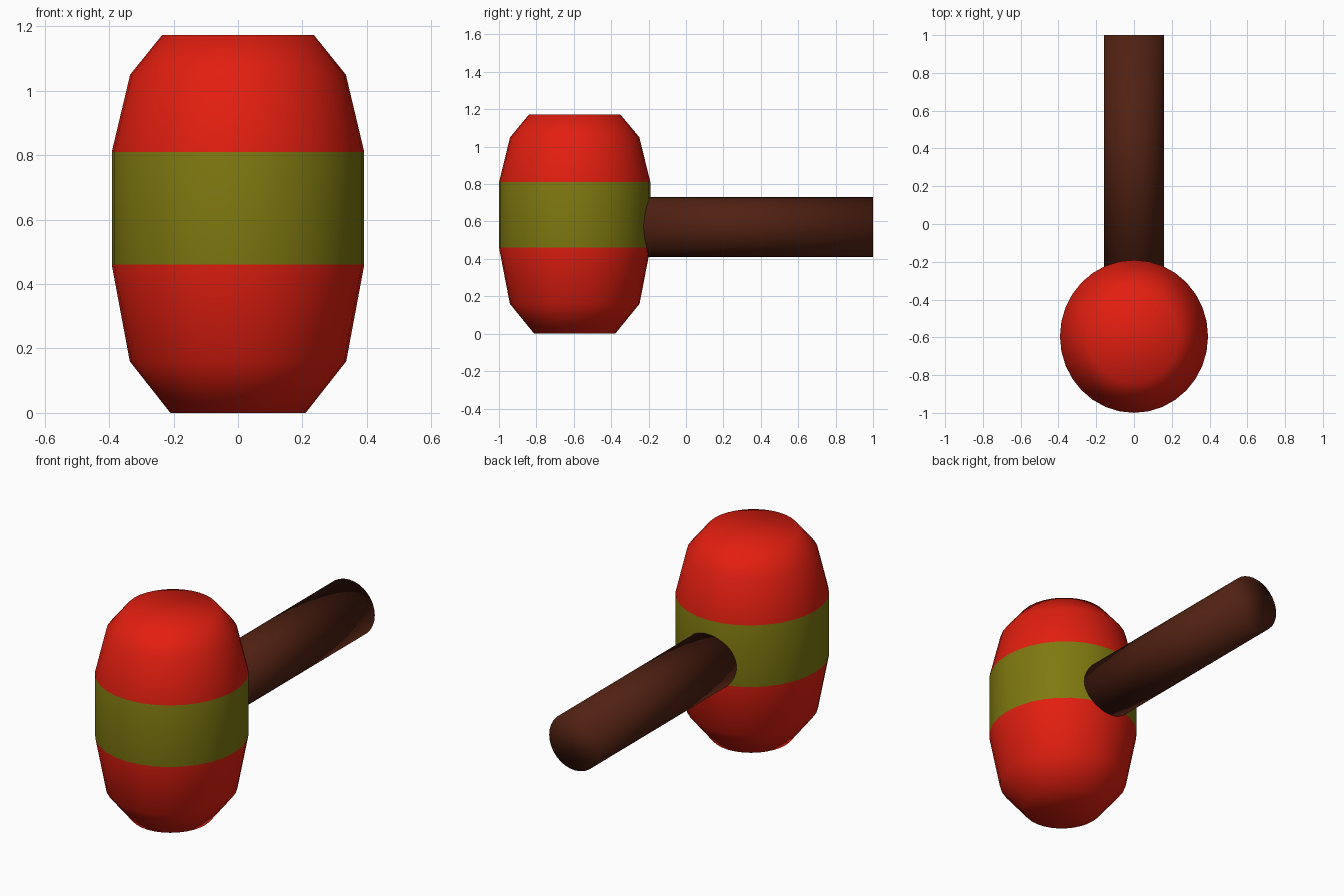
import bpy, bmesh
from math import sin, cos, pi
from mathutils import Matrix

if "Cube" in bpy.data.objects:
    bpy.data.objects.remove(bpy.data.objects["Cube"])


def material(name, rgb):
    m = bpy.data.materials.new(name)
    m.diffuse_color = (*rgb, 1)
    m.use_nodes = True
    m.node_tree.nodes["Principled BSDF"].inputs["Base Color"].default_value = m.diffuse_color
    return m


def lathe(name, profile, sides, mats, band=None):
    """Closed smooth solid turned around z from (radius, z) points."""
    bm = bmesh.new()
    rings = [[bm.verts.new((r * cos(2 * pi * i / sides), r * sin(2 * pi * i / sides), z))
              for i in range(sides)] for r, z in profile]
    for k, (a, b) in enumerate(zip(rings, rings[1:])):
        for i in range(sides):
            j = (i + 1) % sides
            f = bm.faces.new((a[i], a[j], b[j], b[i]))
            f.material_index = 1 if k == band else 0
    bm.faces.new(rings[0][::-1])
    bm.faces.new(rings[-1])
    for f in bm.faces:
        f.smooth = True
    me = bpy.data.meshes.new(name)
    bm.to_mesh(me)
    bm.free()
    for m in mats:
        me.materials.append(m)
    ob = bpy.data.objects.new(name, me)
    bpy.context.collection.objects.link(ob)
    return ob


red = material("red_paint", (0.76, 0.013, 0.005))
olive = material("olive_band", (0.21, 0.19, 0.005))
brown = material("dark_wood", (0.08, 0.015, 0.006))

# Barrel-shaped mallet head with a coloured middle band, slightly deeper than wide
head = lathe("mallet_head",
             [(0.21, 0), (0.336, 0.16), (0.392, 0.46), (0.392, 0.81), (0.335, 1.05), (0.236, 1.173)],
             32, [red, olive], band=2)
head.data.transform(Matrix.Translation((0, -0.595, 0)) @ Matrix.Diagonal((1, 1.032, 1, 1)))

# Round handle running backwards out of the head
handle = lathe("handle", [(0.16, -1), (0.16, 0.35)], 32, [brown])
handle.data.transform(Matrix.Translation((0, 0, 0.57)) @ Matrix.Rotation(pi / 2, 4, 'X'))
